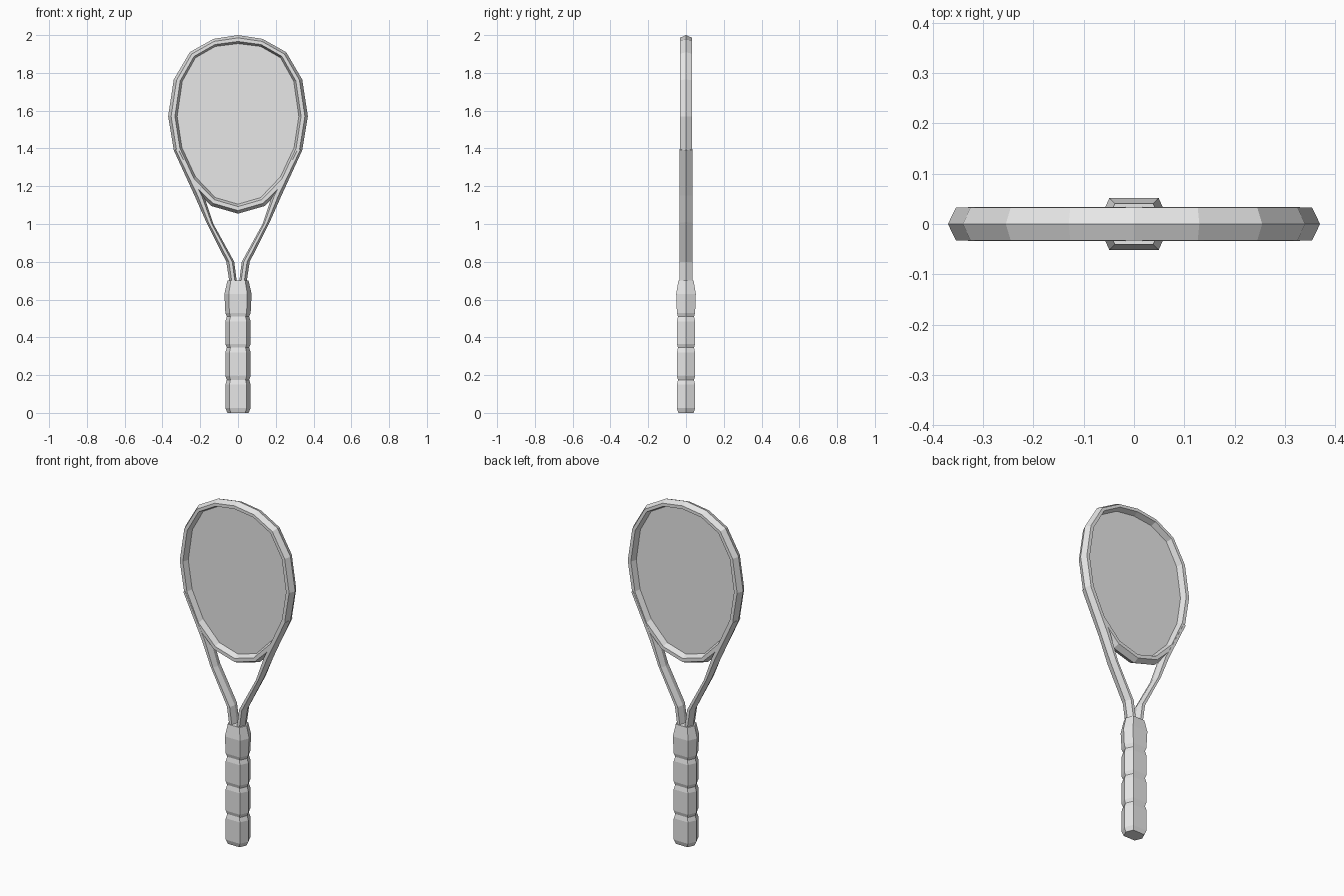
import bpy
import bmesh

cube = bpy.data.objects.get("Cube")
if cube:
    bpy.data.objects.remove(cube, do_unlink=True)

GREY = (0.8, 0.8, 0.8, 1.0)
mat = bpy.data.materials.new("plain grey")
mat.use_nodes = True
mat.diffuse_color = GREY
mat.node_tree.nodes["Principled BSDF"].inputs["Base Color"].default_value = GREY


def loft(name, rings, closed=False):
    """Skin a row of equal-sided rings; cap the ends unless the row is closed."""
    bm = bmesh.new()
    rows = [[bm.verts.new(p) for p in ring] for ring in rings]
    pairs = list(zip(rows, rows[1:]))
    if closed:
        pairs.append((rows[-1], rows[0]))
    else:
        bm.faces.new(rows[0])
        bm.faces.new(rows[-1])
    for a, b in pairs:
        for i in range(len(a)):
            j = (i + 1) % len(a)
            bm.faces.new((a[i], a[j], b[j], b[i]))
    return finish(name, bm)


def finish(name, bm):
    bmesh.ops.recalc_face_normals(bm, faces=bm.faces)
    mesh = bpy.data.meshes.new(name)
    bm.to_mesh(mesh)
    bm.free()
    mesh.materials.append(mat)
    obj = bpy.data.objects.new(name, mesh)
    bpy.context.collection.objects.link(obj)
    return obj


def mirrored(half):
    """Complete a half outline whose ends lie on the centre line."""
    return half + [(-x, z) for x, z in half[-2:0:-1]]


def tube_rings(outer, inner, depth):
    """Six-sided cross-sections, pointed on the outer and inner rims."""
    rings = []
    for (ox, oz), (ix, iz) in zip(outer, inner):
        def at(t, y):
            return (ox + (ix - ox) * t, y, oz + (iz - oz) * t)
        rings.append([at(0, 0), at(0.33, depth), at(0.75, depth),
                      at(1, 0), at(0.75, -depth), at(0.33, -depth)])
    return rings


# Head frame
outer = mirrored([(0, 2.0), (.13, 1.98), (.255, 1.91), (.34, 1.765), (.37, 1.57),
                  (.34, 1.39), (.255, 1.205), (.14, 1.095), (0, 1.055)])
inner = mirrored([(0, 1.955), (.12, 1.94), (.225, 1.88), (.295, 1.755), (.322, 1.57),
                  (.297, 1.405), (.225, 1.25), (.12, 1.14), (0, 1.105)])
loft("head_frame", tube_rings(outer, inner, 0.033), closed=True)

# String bed: one flat sheet
bm = bmesh.new()
bm.faces.new([bm.verts.new((x, 0, z)) for x, z in inner])
finish("string_bed", bm)

# Throat arms running from the head down into the grip
arm_outer = [(.34, 1.39), (.23, 1.15), (.168, 1.01), (.062, .8), (.042, .67)]
arm_inner = [(.31, 1.4), (.18, 1.15), (.13, 1.0), (.02, .8), (.003, .67)]
for side, name in ((1, "left_throat_arm"), (-1, "right_throat_arm")):
    loft(name, tube_rings([(side * x, z) for x, z in arm_outer],
                          [(side * x, z) for x, z in arm_inner], 0.034))

# Grip: six-sided, with a shallow step between wrapped segments
profile = [(0, .056), (.025, .067)]
for z in (.165, .335, .5):
    profile += [(z - .015, .067), (z + .01, .059), (z + .03, .067)]
profile += [(.63, .072), (.7, .056)]
loft("grip", [[(w, 0, z), (w * .68, w * .72, z), (-w * .68, w * .72, z),
               (-w, 0, z), (-w * .68, -w * .72, z), (w * .68, -w * .72, z)]
              for z, w in profile])
